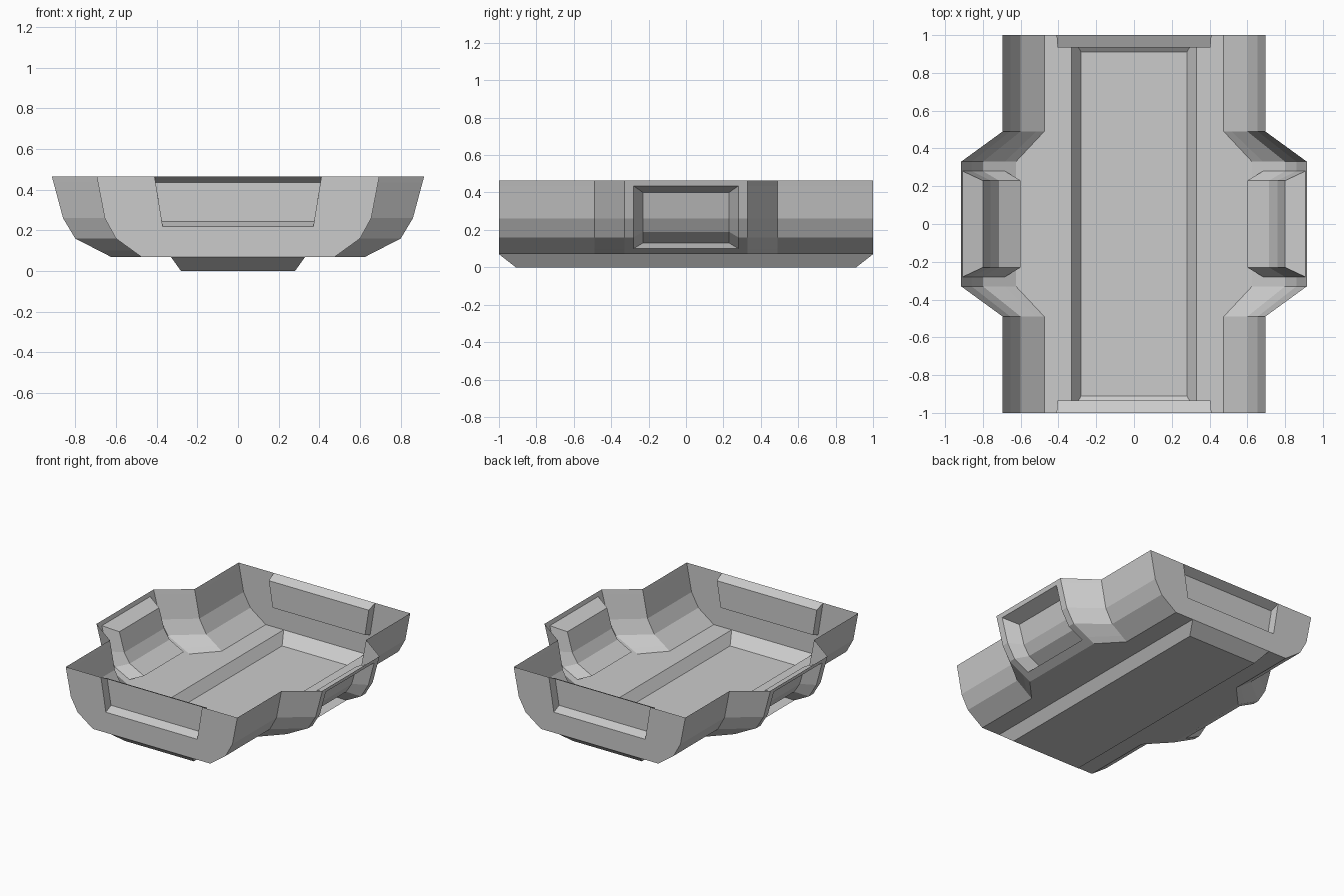
import bpy, bmesh

if "Cube" in bpy.data.objects:
    bpy.data.objects.remove(bpy.data.objects["Cube"])

# Wall cross-sections, top to bottom: narrow at the ends, wide at the bulge
Z = [0.465, 0.435, 0.26, 0.16, 0.10, 0.07]
NARROW = [0.695, 0.689, 0.655, 0.60, 0.517, 0.475]
WIDE = [0.915, 0.907, 0.86, 0.80, 0.683, 0.625]
POCKET = [(0.80, 0.40), (0.76, 0.26), (0.715, 0.19), (0.60, 0.13)]

bm = bmesh.new()


def face(*pts):
    bm.faces.new([bm.verts.new(p) for p in pts])


def section(xs, y):
    return [(x, y, z) for x, z in zip(xs, Z)]


def loft(*rows):
    """Quads between consecutive rows of points."""
    for a, b in zip(rows, rows[1:]):
        for i in range(len(a) - 1):
            face(a[i], a[i + 1], b[i + 1], b[i])


# One quarter is built (x > 0, y > 0) and mirrored.
# Side wall with flared bulge
end, rim, mid = section(NARROW, 1), section(WIDE, 0.28), section(WIDE, 0)
loft(end, section(NARROW, 0.49), section(WIDE, 0.33), rim)
loft(rim[:2], mid[:2])
loft(rim[4:], mid[4:])

# Sunken pocket in the bulge
inner = [(x, 0.23, z) for x, z in POCKET]
inner_mid = [(x, 0, z) for x, z in POCKET]
loft(rim[1:5], inner, inner_mid)
loft([rim[1], mid[1]], [inner[0], inner_mid[0]])
loft([rim[4], mid[4]], [inner[3], inner_mid[3]])

# End wall with sunken panel
outer = [(0, 1, 0.465), (0.41, 1, 0.465), (0.37, 1, 0.22), (0, 1, 0.22)]
panel = [(0, 0.935, 0.435), (0.405, 0.935, 0.435),
         (0.374, 0.935, 0.245), (0, 0.935, 0.245)]
loft(outer, panel)
face(*panel)
face(outer[3], outer[2], outer[1], *end, (0.33, 1, 0.07), (0, 1, 0.07))

# Floor ledge
face((0.33, 0, 0.07), (0.33, 1, 0.07), end[5], (0.475, 0.49, 0.07),
     (0.625, 0.33, 0.07), rim[5], mid[5])

# Lowered centre channel
low = [(0, 0.91, 0), (0.28, 0.91, 0), (0.28, 0, 0)]
loft([(0, 1, 0.07), (0.33, 1, 0.07), (0.33, 0, 0.07)], low)
face(*low, (0, 0, 0))

# Weld and point all normals outwards
bmesh.ops.remove_doubles(bm, verts=bm.verts, dist=0.0005)
bmesh.ops.recalc_face_normals(bm, faces=bm.faces)
bottom = min(bm.faces, key=lambda f: f.calc_center_median().z)
if bottom.normal.z > 0:
    bmesh.ops.reverse_faces(bm, faces=bm.faces)

mesh = bpy.data.meshes.new("open_tray_shell")
bm.to_mesh(mesh)
bm.free()
tray = bpy.data.objects.new("open_tray_shell", mesh)
bpy.context.collection.objects.link(tray)
mirror = tray.modifiers.new("four_quarters", 'MIRROR')
mirror.use_axis = (True, True, False)
